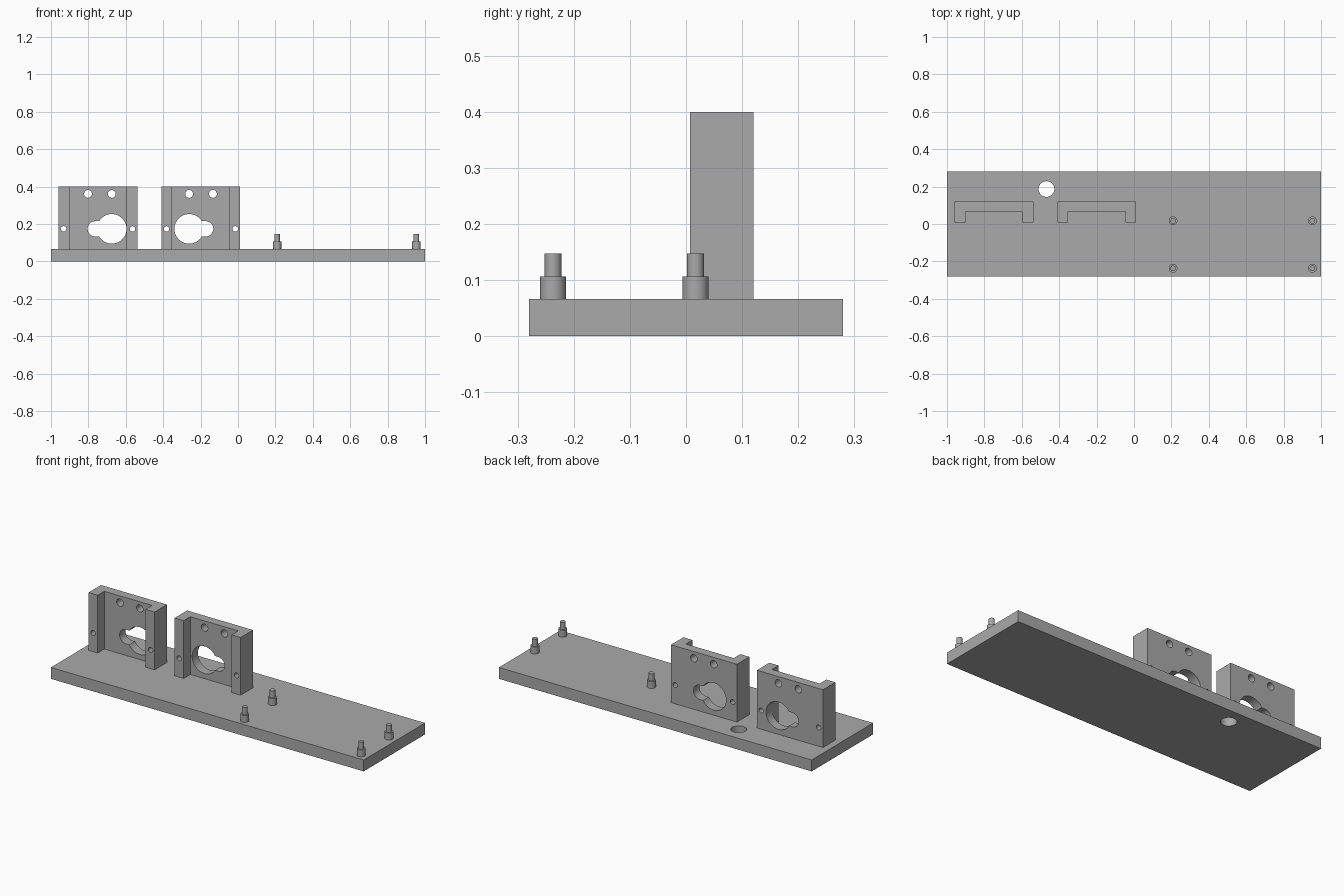
import bpy, bmesh, math

if "Cube" in bpy.data.objects:
    bpy.data.objects.remove(bpy.data.objects["Cube"])

grey = bpy.data.materials.new("plain grey")
grey.diffuse_color = (0.4, 0.4, 0.4, 1)
grey.use_nodes = True
grey.node_tree.nodes["Principled BSDF"].inputs["Base Color"].default_value = grey.diffuse_color


def prism(name, pts, lo, hi, axis="Z"):
    """Extrude a closed outline along Z (x, y points) or along Y (x, z points)."""
    place = (lambda a, b, t: (a, b, t)) if axis == "Z" else (lambda a, b, t: (a, t, b))
    bm = bmesh.new()
    low = [bm.verts.new(place(a, b, lo)) for a, b in pts]
    high = [bm.verts.new(place(a, b, hi)) for a, b in pts]
    bm.faces.new(low)
    bm.faces.new(high)
    n = len(pts)
    for i in range(n):
        j = (i + 1) % n
        bm.faces.new((low[i], low[j], high[j], high[i]))
    bmesh.ops.recalc_face_normals(bm, faces=bm.faces)
    mesh = bpy.data.meshes.new(name)
    bm.to_mesh(mesh)
    bm.free()
    ob = bpy.data.objects.new(name, mesh)
    bpy.context.collection.objects.link(ob)
    mesh.materials.append(grey)
    return ob


def arc(cx, cy, r, a0, a1, n):
    return [(cx + r * math.cos(a0 + (a1 - a0) * i / n),
             cy + r * math.sin(a0 + (a1 - a0) * i / n)) for i in range(n + 1)]


def circle(cx, cy, r, n=40):
    return arc(cx, cy, r, 0, math.tau, n)[:-1]


def activate(ob):
    bpy.ops.object.select_all(action="DESELECT")
    ob.select_set(True)
    bpy.context.view_layer.objects.active = ob


def smooth(ob):
    activate(ob)
    bpy.ops.object.shade_smooth_by_angle(angle=math.radians(30))


def cut(ob, cutters):
    for c in cutters:
        activate(ob)
        m = ob.modifiers.new("cut", "BOOLEAN")
        m.operation, m.solver, m.object = "DIFFERENCE", "EXACT", c
        bpy.ops.object.modifier_apply(modifier=m.name)
        bpy.data.objects.remove(c)
    smooth(ob)


BASE_TOP, TOP = 0.066, 0.4

# Base plate with a cable hole
base = prism("base_plate", [(-1, -0.28), (1, -0.28), (1, 0.28), (-1, 0.28)], 0, BASE_TOP)
cut(base, [prism("cable_hole", circle(-0.468, 0.187, 0.042), -0.1, 0.2)])


def keyhole(cx, cz, side):
    """Large round hole with a rounded slot on one side."""
    R, r, d = 0.079, 0.041, 0.088
    a = math.asin(r / R)
    pts = arc(0, 0, R, a, math.tau - a, 48) + arc(d, 0, r, -math.pi / 2, math.pi / 2, 20)
    return [(cx + side * x, cz + z) for x, z in pts]


# U-shaped motor brackets: centre, large hole x, slot side
for name, cx, hole_x, side in (("left_bracket", -0.749, -0.675, -1),
                               ("right_bracket", -0.199, -0.261, 1)):
    w, inner, front, web, back = 0.211, 0.153, 0.007, 0.067, 0.12
    outline = [(-w, front), (-inner, front), (-inner, web), (inner, web),
               (inner, front), (w, front), (w, back), (-w, back)]
    bracket = prism(name, [(cx + x, y) for x, y in outline], BASE_TOP, TOP)
    holes = [(hole_x, 0.361, 0.021), (hole_x + side * 0.127, 0.361, 0.021),
             (cx - 0.183, 0.174, 0.0145), (cx + 0.185, 0.174, 0.0145)]
    cutters = [prism("hole", circle(*h, n=32), -0.1, 0.3, "Y") for h in holes]
    # The keyhole only pierces the web between the flanges
    cutters.append(prism("keyhole", keyhole(hole_x, 0.174, side), 0.03, 0.3, "Y"))
    cut(bracket, cutters)

# Stepped standoff pegs
for i, x in enumerate((0.209, 0.954)):
    for j, y in enumerate((-0.237, 0.017)):
        smooth(prism(f"standoff_{i}{j}", circle(x, y, 0.023), BASE_TOP, 0.106))
        smooth(prism(f"standoff_pin_{i}{j}", circle(x, y, 0.015), 0.106, 0.147))
